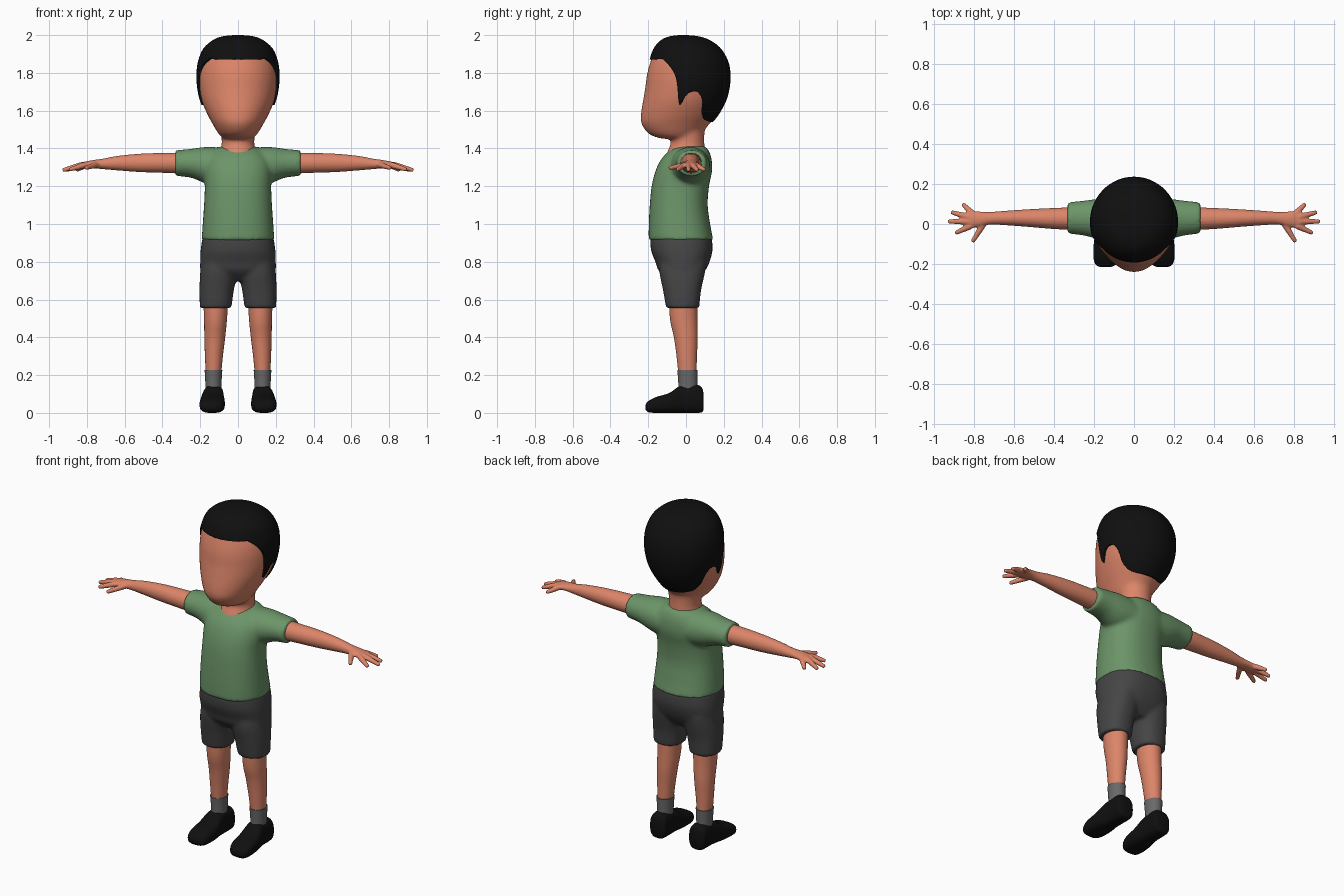
import bpy, bmesh, math
from mathutils import Vector

if "Cube" in bpy.data.objects:
    bpy.data.objects.remove(bpy.data.objects["Cube"])


def material(name, r, g, b):
    m = bpy.data.materials.new(name)
    m.use_nodes = True
    m.diffuse_color = (r, g, b, 1)
    bsdf = m.node_tree.nodes["Principled BSDF"]
    bsdf.inputs["Base Color"].default_value = (r, g, b, 1)
    bsdf.inputs["Roughness"].default_value = 0.8
    return m


SKIN = material("skin", 0.72, 0.235, 0.14)
GREEN = material("shirt green", 0.15, 0.30, 0.14)
GREY = material("shorts grey", 0.06, 0.06, 0.062)
SOCK = material("sock grey", 0.14, 0.14, 0.14)
BLACK = material("black", 0.005, 0.005, 0.005)


def spline(points, steps=6):
    """Catmull-Rom through a list of equal-length tuples."""
    pts = [Vector(p) for p in points]
    out = []
    for i in range(len(pts) - 1):
        a, b, c, d = pts[max(i - 1, 0)], pts[i], pts[i + 1], pts[min(i + 2, len(pts) - 1)]
        for k in range(steps):
            t = k / steps
            out.append(b + (c - a) * (t / 2) + (a * 2 - b * 5 + c * 4 - d) * (t * t / 2)
                       + (b * 3 - a - c * 3 + d) * (t ** 3 / 2))
    return out + [pts[-1]]


def loft(bm, rings, axis="z", n=2.0, side=1, segs=40):
    """Closed loft; each ring is (position, u_min, u_max, v_min, v_max)."""
    loops = []
    for t, u0, u1, v0, v1 in spline(rings):
        loop = []
        for k in range(segs):
            a = 2 * math.pi * k / segs
            c, s = math.cos(a), math.sin(a)
            u = (u0 + u1) / 2 + (u1 - u0) / 2 * math.copysign(abs(c) ** (2 / n), c)
            v = (v0 + v1) / 2 + (v1 - v0) / 2 * math.copysign(abs(s) ** (2 / n), s)
            x, y, z = {"z": (u, v, t), "x": (t, u, v), "y": (u, t, v)}[axis]
            loop.append(bm.verts.new((x * side, y, z)))
        loops.append(loop)
    faces = [bm.faces.new(loops[0]), bm.faces.new(loops[-1])]
    for a, b in zip(loops, loops[1:]):
        for k in range(segs):
            j = (k + 1) % segs
            faces.append(bm.faces.new((a[k], a[j], b[j], b[k])))
    bmesh.ops.recalc_face_normals(bm, faces=faces)


def capsule(bm, p, q, r0, r1):
    """Rounded finger from p to q."""
    p, q = Vector(p), Vector(q)
    rings = [(-r0, 0.1 * r0), (-0.7 * r0, 0.7 * r0), (0, r0),
             ((q - p).length, r1), ((q - p).length + 0.7 * r1, 0.7 * r1),
             ((q - p).length + r1, 0.1 * r1)]
    start = len(bm.verts)
    loft(bm, [(t, -r, r, -r, r) for t, r in rings], segs=16)
    bm.verts.ensure_lookup_table()
    turn = (q - p).to_track_quat("Z", "Y")
    for v in bm.verts[start:]:
        v.co = turn @ v.co + p


def part(name, bm, mat, mirror=False, voxel=0, smooth=5):
    me = bpy.data.meshes.new(name)
    bm.to_mesh(me)
    bm.free()
    me.materials.append(mat)
    ob = bpy.data.objects.new(name, me)
    bpy.context.collection.objects.link(ob)
    if mirror:
        ob.modifiers.new("mirror", "MIRROR").use_mirror_merge = False
    if voxel:
        rm = ob.modifiers.new("blend", "REMESH")
        rm.mode, rm.voxel_size, rm.use_smooth_shade = "VOXEL", voxel, True
        sm = ob.modifiers.new("relax", "SMOOTH")
        sm.factor, sm.iterations = 0.5, smooth
    bpy.ops.object.select_all(action="DESELECT")
    ob.select_set(True)
    bpy.context.view_layer.objects.active = ob
    if not voxel:
        bpy.ops.object.shade_smooth_by_angle(angle=math.radians(40))
    return ob


def upright(rings):
    """(z, half width, front y, back y) to loft rings."""
    return [(z, -w, w, f, b) for z, w, f, b in rings]


# Head and neck
head = [(1.45, .04, -.10, .03), (1.457, .08, -.15, .05), (1.48, .105, -.20, .08),
        (1.53, .135, -.236, .125), (1.58, .162, -.239, .165), (1.65, .192, -.228, .203),
        (1.72, .207, -.216, .222), (1.79, .211, -.207, .227), (1.86, .203, -.188, .215),
        (1.92, .175, -.164, .177), (1.965, .125, -.125, .118), (1.985, .075, -.08, .06),
        (1.992, .015, -.03, .0)]
neck = [(1.28, .115, -.115, .10), (1.37, .10, -.103, .10), (1.42, .087, -.083, .098),
        (1.48, .09, -.075, .098), (1.56, .10, -.07, .11)]
bm = bmesh.new()
loft(bm, upright(head))
loft(bm, upright(neck))
part("head_and_neck", bm, SKIN, voxel=0.011, smooth=8)

# Hair: a slightly larger skull trimmed along the hairline
bm = bmesh.new()
loft(bm, upright([(z + .008 * (z > 1.9), w + .009, f - .008, b + .009)
                  for z, w, f, b in head[2:]]), segs=64)
hair = part("hair", bm, BLACK)
hairline = spline([(-.4, 1.868), (-.16, 1.872), (-.115, 1.865), (-.055, 1.78), (-.038, 1.64),
                   (-.02, 1.645), (0, 1.68), (.03, 1.70), (.066, 1.695), (.086, 1.65),
                   (.084, 1.585), (.13, 1.54), (.4, 1.52)])
bm = bmesh.new()
outline = [(p[0], p[1]) for p in hairline] + [(.4, 2.2), (-.4, 2.2)]
face = bm.faces.new([bm.verts.new((-.4, y, z)) for y, z in outline])
grown = bmesh.ops.extrude_face_region(bm, geom=[face])["geom"]
for v in grown:
    if isinstance(v, bmesh.types.BMVert):
        v.co.x = .4
bmesh.ops.recalc_face_normals(bm, faces=bm.faces)
cutter = part("hairline_cutter", bm, BLACK)
cutter.hide_render = True
cutter.hide_set(True)
trim = hair.modifiers.new("trim", "BOOLEAN")
trim.operation, trim.solver, trim.object = "INTERSECT", "EXACT", cutter
bpy.context.view_layer.objects.active = hair
bpy.ops.object.modifier_apply(modifier="trim")
bpy.data.objects.remove(cutter)

# Shirt with sleeves
bm = bmesh.new()
loft(bm, upright([(.912, .193, -.198, .145), (1.0, .187, -.197, .128), (1.1, .18, -.192, .115),
                  (1.2, .176, -.182, .122), (1.28, .18, -.162, .138), (1.34, .17, -.133, .136),
                  (1.385, .135, -.092, .122), (1.41, .09, -.05, .10), (1.415, .03, -.01, .06)]),
     n=2.3)
for side in (1, -1):
    loft(bm, [(.08, -.09, .13, 1.20, 1.405), (.17, -.078, .126, 1.215, 1.408),
              (.25, -.058, .117, 1.245, 1.398), (.332, -.048, .108, 1.254, 1.39)],
         axis="x", side=side)
part("shirt", bm, GREEN, voxel=0.01, smooth=8)

# Shorts
bm = bmesh.new()
loft(bm, upright([(.70, .16, -.09, .06), (.75, .197, -.143, .10), (.80, .20, -.162, .125),
                  (.86, .198, -.185, .14), (.93, .188, -.19, .137)]), n=2.4)
for side in (1, -1):
    loft(bm, [(.555, .035, .202, -.105, .07), (.65, .022, .204, -.122, .08),
              (.74, .005, .2, -.14, .10), (.80, .01, .19, -.14, .11)], n=2.3, side=side)
part("shorts", bm, GREY, voxel=0.01, smooth=6)

# Legs and socks
bm = bmesh.new()
loft(bm, [(.20, .09, .17, -.04, .055), (.30, .08, .175, -.05, .058), (.40, .068, .178, -.064, .062),
          (.50, .058, .18, -.085, .06), (.65, .05, .185, -.09, .06)])
part("legs", bm, SKIN, mirror=True)
bm = bmesh.new()
loft(bm, [(.09, .087, .173, -.04, .06), (.16, .087, .173, -.041, .06), (.228, .083, .177, -.046, .062)])
part("socks", bm, SOCK, mirror=True)

# Shoes
bm = bmesh.new()
loft(bm, [(.093, .10, .16, .015, .10), (.085, .08, .178, .004, .132), (.06, .076, .183, 0, .148),
          (0, .076, .184, 0, .147), (-.04, .075, .19, 0, .138), (-.09, .07, .2, 0, .105),
          (-.16, .072, .203, 0, .083), (-.2, .088, .193, .004, .062), (-.215, .115, .17, .018, .042)],
     axis="y", n=2.8)
part("shoes", bm, BLACK, mirror=True)

# Arms, palms and fingers
bm = bmesh.new()
loft(bm, [(.26, -.032, .085, 1.265, 1.378), (.40, -.025, .08, 1.271, 1.376),
          (.52, -.015, .074, 1.275, 1.372), (.64, -.006, .066, 1.284, 1.36),
          (.72, -.003, .06, 1.291, 1.345), (.77, -.014, .062, 1.295, 1.338),
          (.82, -.02, .066, 1.293, 1.328), (.845, -.008, .055, 1.297, 1.32)], axis="x")
for base, tip in (((.82, -.012, 1.31), (.885, -.042, 1.29)), ((.83, .012, 1.312), (.92, .013, 1.287)),
                  ((.83, .036, 1.312), (.905, .057, 1.287)), ((.81, .055, 1.31), (.85, .095, 1.288)),
                  ((.755, -.005, 1.312), (.802, -.082, 1.298))):
    capsule(bm, base, tip, .016, .011)
part("arms_and_hands", bm, SKIN, mirror=True, voxel=0.005, smooth=5)
